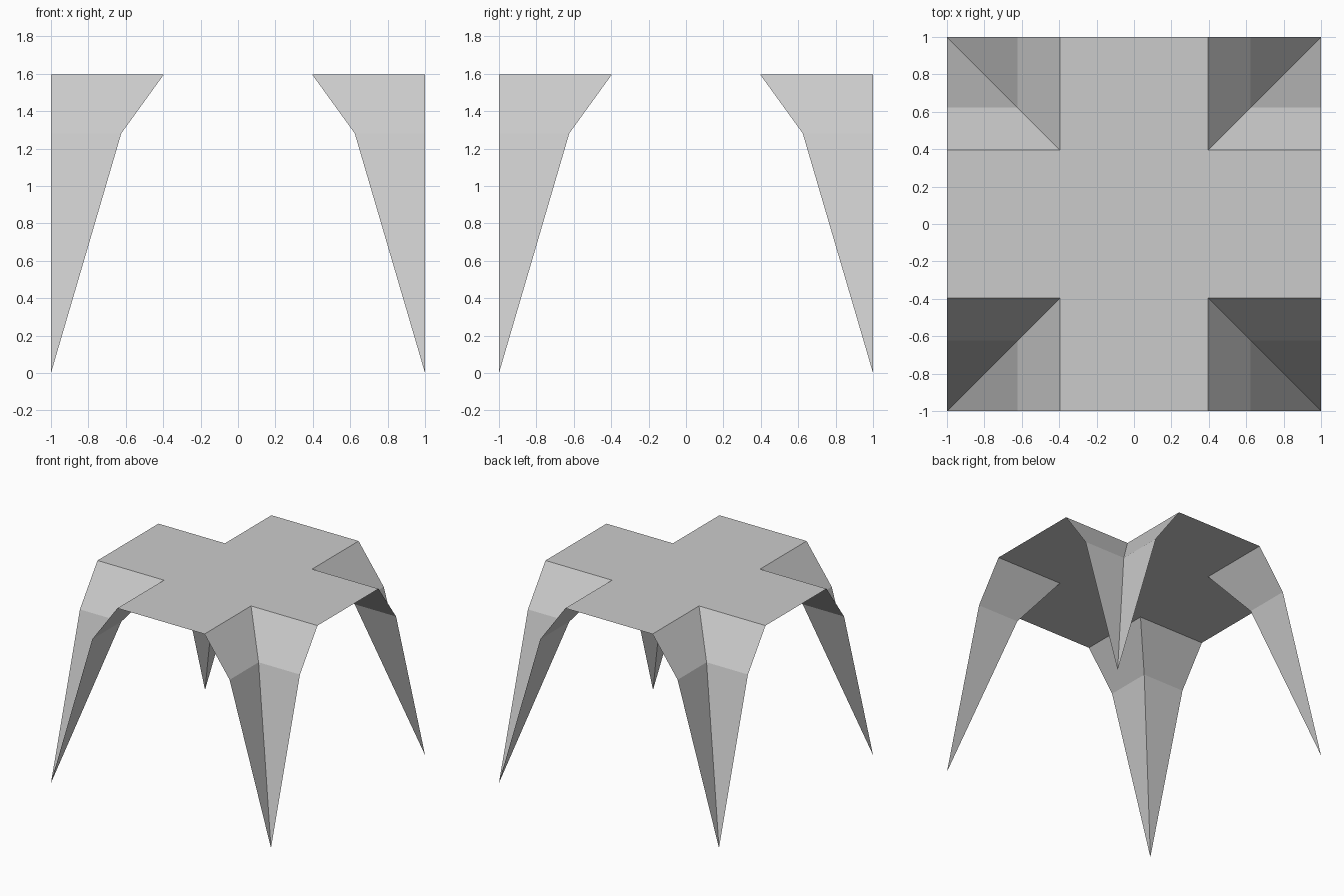
import bpy
import bmesh

if "Cube" in bpy.data.objects:
    bpy.data.objects.remove(bpy.data.objects["Cube"])

# Arch profile: distance from centre line, height
ARCH = [(0.396, 1.597), (0.624, 1.282), (1.0, 0.0)]
EDGE = 1.0


def make_object(name, bm):
    bmesh.ops.remove_doubles(bm, verts=bm.verts, dist=1e-5)
    mesh = bpy.data.meshes.new(name)
    bm.to_mesh(mesh)
    bm.free()
    obj = bpy.data.objects.new(name, mesh)
    bpy.context.collection.objects.link(obj)
    return obj


def add_face(bm, points):
    bm.faces.new([bm.verts.new(p) for p in points])


# Flat cross-shaped crown
a, top = ARCH[0]
bm = bmesh.new()
outline = []
x_dir, y_dir = 1, 0
for _ in range(4):
    for along, side in ((EDGE, -a), (EDGE, a), (a, a)):
        outline.append((along * x_dir - side * y_dir, along * y_dir + side * x_dir, top))
    x_dir, y_dir = -y_dir, x_dir
add_face(bm, outline)
make_object("crown", bm)

# Folded corner leg: two arch strips meeting in a diagonal valley
bm = bmesh.new()
for (d0, z0), (d1, z1) in zip(ARCH, ARCH[1:]):
    strip = [(d0, d0, z0), (d1, d1, z1)]
    if d1 < EDGE:
        strip.append((d1, EDGE, z1))
    strip.append((d0, EDGE, z0))
    add_face(bm, strip)
    add_face(bm, [(y, x, z) for x, y, z in reversed(strip)])
legs = make_object("corner_legs", bm)

# Repeat the leg at all four corners
mirror = legs.modifiers.new("four_corners", "MIRROR")
mirror.use_axis = (True, True, False)
mirror.use_mirror_merge = False
